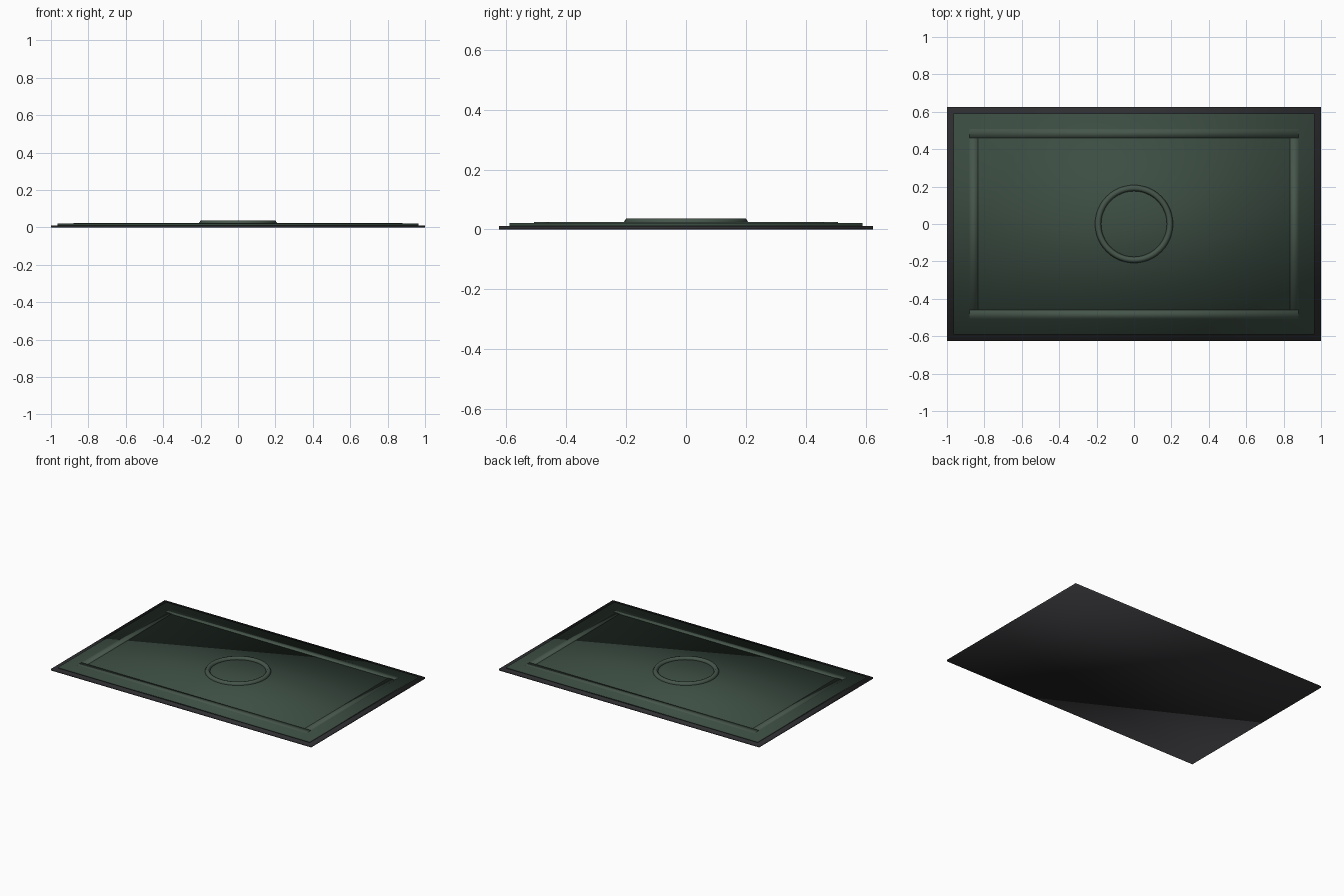
import bpy

if "Cube" in bpy.data.objects:
    bpy.data.objects.remove(bpy.data.objects["Cube"])


def material(name, rgb):
    m = bpy.data.materials.new(name)
    m.diffuse_color = (*rgb, 1)
    m.use_nodes = True
    m.node_tree.nodes["Principled BSDF"].inputs["Base Color"].default_value = m.diffuse_color
    return m


dark = material("dark_backing", (0.028, 0.028, 0.031))
green = material("panel_green", (0.045, 0.075, 0.056))
trim = material("trim_green", (0.06, 0.092, 0.07))


def finish(name, mat):
    ob = bpy.context.object
    ob.name = name
    ob.data.materials.append(mat)
    bpy.ops.object.shade_smooth()
    return ob


def box(name, x0, x1, y0, y1, z0, z1, mat):
    bpy.ops.mesh.primitive_cube_add(
        size=1, location=((x0 + x1) / 2, (y0 + y1) / 2, (z0 + z1) / 2))
    bpy.context.object.scale = (x1 - x0, y1 - y0, z1 - z0)
    bpy.ops.object.transform_apply(location=False, rotation=False, scale=True)
    return finish(name, mat)


# Backing sheet and raised panel
box("backing", -1, 1, -0.625, 0.625, 0, 0.011, dark)
box("panel", -0.965, 0.965, -0.59, 0.59, 0.011, 0.021, green)

# Trim strips: long ones at front and back, short ones between them
for side, s in (("front", -1), ("back", 1)):
    y = sorted((s * 0.46, s * 0.508))
    box("trim_" + side, -0.88, 0.88, *y, 0.015, 0.0245, trim)
for side, s in (("left", -1), ("right", 1)):
    x = sorted((s * 0.835, s * 0.88))
    box("trim_" + side, *x, -0.46, 0.46, 0.015, 0.0245, trim)

# Raised centre ring with a six-sided section
bpy.ops.mesh.primitive_torus_add(
    major_radius=0.192, minor_radius=0.0165, major_segments=48,
    minor_segments=6, location=(0, 0, 0.0225))
finish("centre_ring", trim)
